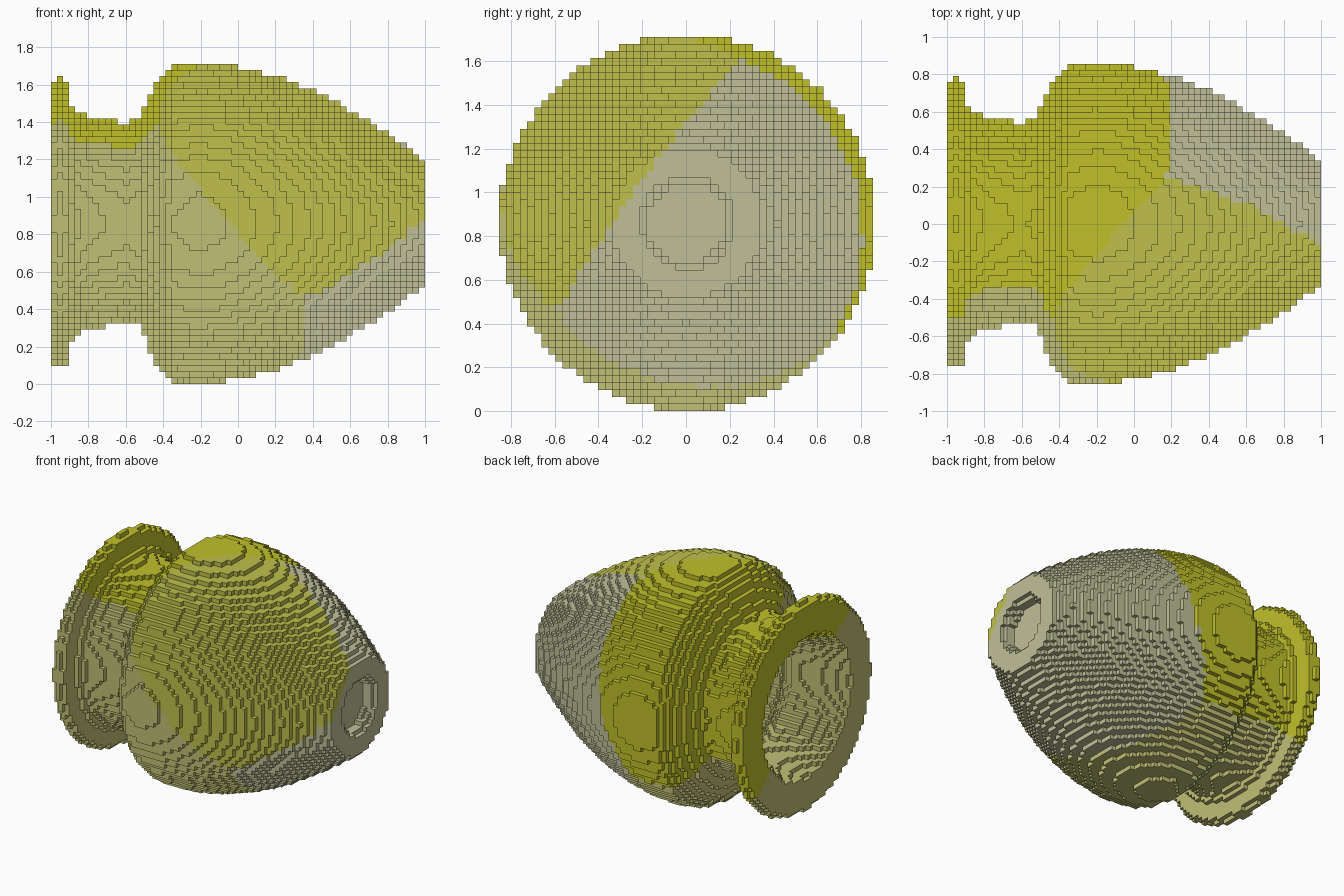
import bpy
import math

cube = bpy.data.objects.get("Cube")
if cube:
    bpy.data.objects.remove(cube, do_unlink=True)

# Block grid: the pot lies along x, mouth at -x, foot at +x
NX, NR = 62, 53
S = 2.0 / NX
AXIS_Z = NR * S / 2
SHIFT = 0.006          # the turning axis sits slightly off the grid centre

# Profiles as (x, radius)
OUTER = [(-1.0, .75), (-.97, .75), (-.952, .77), (-.935, .75), (-.905, .75), (-.895, .64),
         (-.85, .585), (-.75, .56), (-.6, .535), (-.53, .55), (-.49, .63), (-.45, .73),
         (-.4, .795), (-.34, .846), (-.2, .86), (-.06, .846), (.05, .825), (.2, .785),
         (.35, .73), (.5, .66), (.7, .54), (.85, .44), (1.0, .335)]
INNER = [(-1.0, .53), (-.9, .49), (-.8, .455), (-.6, .42), (-.5, .47), (-.4, .62),
         (-.3, .71), (-.15, .74), (.05, .71), (.2, .67), (.5, .53), (.7, .38),
         (.78, .3), (.79, 0), (1.0, 0)]
FOOT_RECESS = [(-1.0, 0), (.895, 0), (.9, .18), (.95, .185), (.97, .21), (1.0, .21)]


def radius(profile, x):
    for (x0, r0), (x1, r1) in zip(profile, profile[1:]):
        if x <= x1:
            return r0 + (r1 - r0) * (x - x0) / (x1 - x0)
    return profile[-1][1]


# Colour patches: each is a linear score, the highest one wins
PATCHES = [
    ("bright yellow", (.53, .53, .024), (-1.15, 1.0, -.2, .10)),
    ("soft yellow", (.53, .53, .075), (0, 0, 0, 0)),
    ("pale khaki", (.53, .53, .18), (-1.15, .28, -.992, .179)),
    ("stone grey", (.53, .53, .32), (.0455, .7, -.504, .196)),
]


def patch_index(x, y, z):
    scores = [a * x + b * y + c * z + d for _, _, (a, b, c, d) in PATCHES]
    return scores.index(max(scores))


def make_material(name, rgb):
    mat = bpy.data.materials.new(name)
    mat.use_nodes = True
    mat.diffuse_color = (*rgb, 1)
    bsdf = next(n for n in mat.node_tree.nodes if n.type == 'BSDF_PRINCIPLED')
    bsdf.inputs["Base Color"].default_value = (*rgb, 1)
    bsdf.inputs["Roughness"].default_value = 0.8
    return mat


def centre(i, j, k):
    return (i + .5) * S - 1, (j + .5 - NR / 2) * S, (k + .5 - NR / 2) * S


# Fill the wall between the outer and inner profiles with blocks
filled = set()
for i in range(NX):
    x = centre(i, 0, 0)[0]
    r_out = radius(OUTER, x)
    r_in = max(radius(INNER, x), radius(FOOT_RECESS, x))
    for j in range(NR):
        for k in range(NR):
            _, y, z = centre(i, j, k)
            if r_in < math.hypot(y - SHIFT, z - SHIFT) <= r_out:
                filled.add((i, j, k))

# Keep only the exposed block sides, with outward winding
verts, faces, mats = {}, [], []


def corner(p):
    return verts.setdefault(p, len(verts))


for cell in sorted(filled):
    colour = patch_index(*centre(*cell))
    for axis in range(3):
        for side in (0, 1):
            near = list(cell)
            near[axis] += 2 * side - 1
            if tuple(near) in filled:
                continue
            u, v = (axis + 1) % 3, (axis + 2) % 3
            loop = []
            for du, dv in ((0, 0), (1, 0), (1, 1), (0, 1)):
                p = list(cell)
                p[axis] += side
                p[u] += du
                p[v] += dv
                loop.append(corner(tuple(p)))
            faces.append(loop if side else loop[::-1])
            mats.append(colour)

# Stepped pot
points = [(i * S - 1, (j - NR / 2) * S, k * S) for i, j, k in verts]
mesh = bpy.data.meshes.new("stepped_pot")
mesh.from_pydata(points, [], faces)
for name, rgb, _ in PATCHES:
    mesh.materials.append(make_material(name, rgb))
mesh.polygons.foreach_set("material_index", mats)
mesh.update()
pot = bpy.data.objects.new("stepped_pot", mesh)
bpy.context.collection.objects.link(pot)
